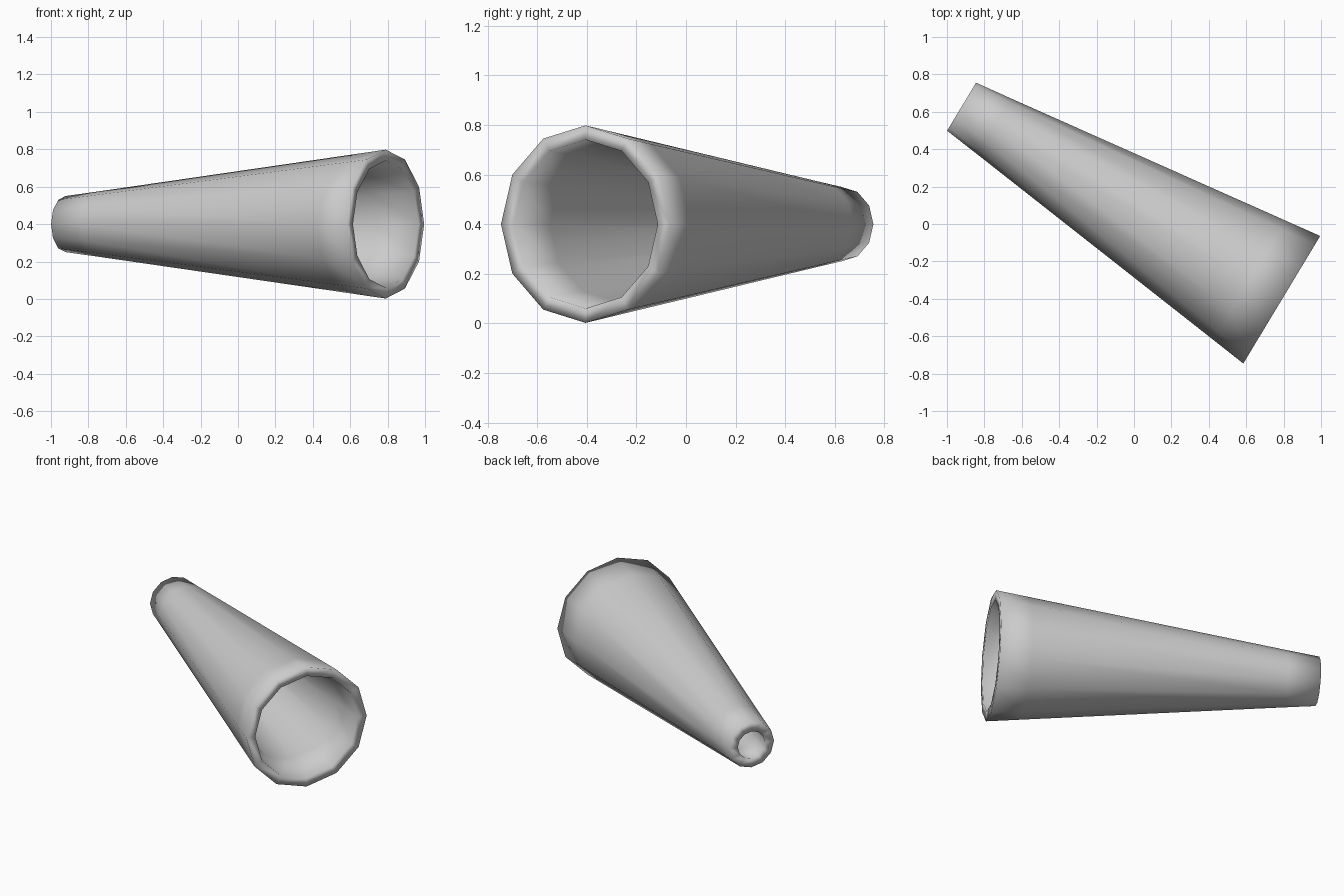
import bpy, bmesh, math
from mathutils import Vector

if "Cube" in bpy.data.objects:
    bpy.data.objects.remove(bpy.data.objects["Cube"])

SIDES = 12
SMALL = Vector((-0.922, 0.627, 0.4))
BIG = Vector((0.79, -0.405, 0.4))
axis = (BIG - SMALL).normalized()
side = Vector((-axis.y, axis.x, 0))
up = Vector((0, 0, 1))

# Closed wall section: (fraction along axis, radius), outside then inside
section = [(0.0, 0.15), (0.1, 0.174), (0.9, 0.373), (1.0, 0.398),
           (1.0, 0.34), (0.88, 0.312), (0.1, 0.115), (0.0, 0.09)]

bm = bmesh.new()
rings = []
for t, r in section:
    c = SMALL.lerp(BIG, t)
    rings.append([bm.verts.new(c + r * (math.cos(a) * side + math.sin(a) * up))
                  for a in (2 * math.pi * k / SIDES for k in range(SIDES))])
for i, ring in enumerate(rings):
    nxt = rings[(i + 1) % len(rings)]
    for k in range(SIDES):
        j = (k + 1) % SIDES
        bm.faces.new((ring[k], ring[j], nxt[j], nxt[k]))
bmesh.ops.recalc_face_normals(bm, faces=bm.faces)
for f in bm.faces:
    f.smooth = True

# Hollow tapered horn
mesh = bpy.data.meshes.new("tapered_horn")
bm.to_mesh(mesh)
bm.free()
bpy.context.collection.objects.link(bpy.data.objects.new("tapered_horn", mesh))
